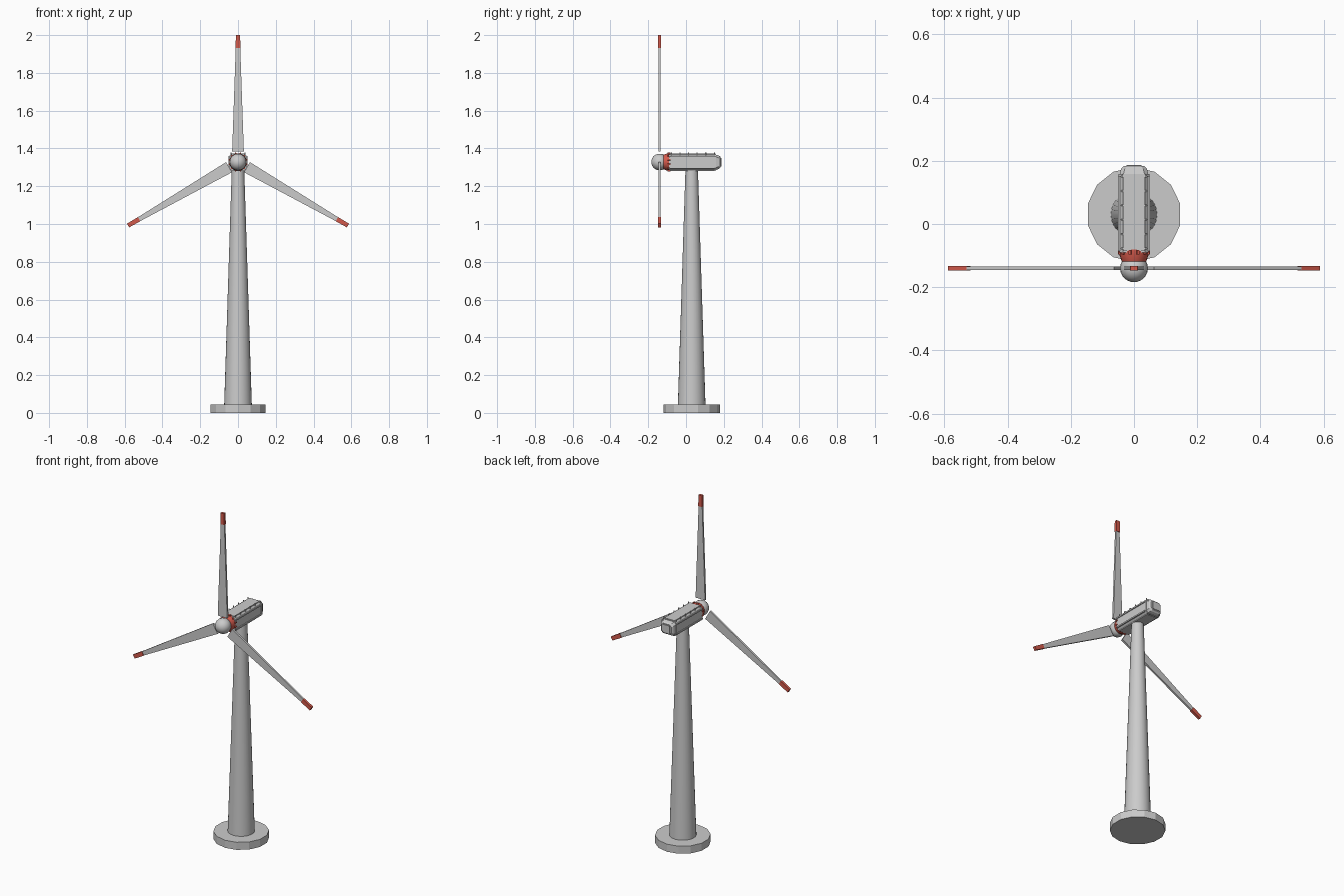
import bpy, bmesh, math
from mathutils import Matrix, Vector

if "Cube" in bpy.data.objects:
    bpy.data.objects.remove(bpy.data.objects["Cube"])

red = bpy.data.materials.new("red")
red.diffuse_color = (0.65, 0.1, 0.07, 1)
red.use_nodes = True
red.node_tree.nodes["Principled BSDF"].inputs["Base Color"].default_value = red.diffuse_color
HUB = Vector((0, -0.14, 1.328))


def finish(name, bm, mat=None, smooth=False):
    bmesh.ops.recalc_face_normals(bm, faces=bm.faces[:])
    me = bpy.data.meshes.new(name)
    bm.to_mesh(me)
    bm.free()
    ob = bpy.data.objects.new(name, me)
    bpy.context.collection.objects.link(ob)
    if mat:
        me.materials.append(mat)
    if smooth:
        bpy.context.view_layer.objects.active = ob
        ob.select_set(True)
        bpy.ops.object.shade_smooth_by_angle(angle=math.radians(35))
        ob.select_set(False)
    return ob


def loft(name, rings, mat=None, matrix=None, smooth=False):
    """Bridge equal-length rings of points and cap both ends."""
    bm = bmesh.new()
    vs = [[bm.verts.new(p) for p in r] for r in rings]
    n = len(rings[0])
    for a, b in zip(vs, vs[1:]):
        for i in range(n):
            bm.faces.new((a[i], a[(i + 1) % n], b[(i + 1) % n], b[i]))
    bm.faces.new(vs[0][::-1])
    bm.faces.new(vs[-1])
    if matrix:
        bm.transform(matrix)
    return finish(name, bm, mat, smooth)


def circle(r, z, n, y=0.03):
    return [(r * math.sin(math.tau * i / n), y + r * math.cos(math.tau * i / n), z) for i in range(n)]


def box(name, lo, hi, mat=None):
    x0, y0, z0 = lo
    x1, y1, z1 = hi
    return loft(name, [[(x0, y0, z), (x1, y0, z), (x1, y1, z), (x0, y1, z)] for z in (z0, z1)], mat)


def section(y, w, z0, z1, c):
    """Chamfered rectangle across the nacelle at depth y."""
    return [(-w + c, y, z0), (w - c, y, z0), (w, y, z0 + c), (w, y, z1 - c),
            (w - c, y, z1), (-w + c, y, z1), (-w, y, z1 - c), (-w, y, z0 + c)]


# foundation and tower
loft("foundation", [circle(0.15, 0, 14), circle(0.15, 0.045, 14)])
loft("tower", [circle(0.073, 0.045, 28), circle(0.033, 1.29, 28)], smooth=True)

# nacelle housing with tapered rear
loft("nacelle", [section(-0.09, 0.046, 1.285, 1.368, 0.012),
                 section(0.155, 0.046, 1.285, 1.368, 0.012),
                 section(0.175, 0.041, 1.292, 1.362, 0.012),
                 section(0.183, 0.033, 1.300, 1.355, 0.012)])
box("rear_vent", (-0.024, 0.18, 1.305), (0.024, 0.187, 1.35))
box("roof_panel", (-0.034, -0.085, 1.366), (0.034, 0.155, 1.373))
box("belly_plate", (-0.034, -0.085, 1.280), (0.034, 0.15, 1.287))
loft("rear_band", [section(y, 0.049, 1.283, 1.371, 0.013) for y in (0.150, 0.158)])

# side rails and roof studs
for s in (-1, 1):
    for z in (1.294, 1.352):
        x0, x1 = sorted((s * 0.044, s * 0.051))
        box("side_rail", (x0, -0.085, z), (x1, 0.15, z + 0.008))
    for i in range(6):
        bm = bmesh.new()
        bmesh.ops.create_cone(bm, cap_ends=True, segments=8, radius1=0.003, radius2=0.003, depth=0.014,
                              matrix=Matrix.Translation((s * 0.038, 0.15 - i * 0.0455, 1.371)))
        finish("roof_stud", bm)

# red collar between nacelle and hub
turn = Matrix.Translation((0, 0, HUB.z)) @ Matrix.Rotation(math.radians(90), 4, 'X')
loft("collar", [circle(r, d, 24, 0) for r, d in ((0.046, 0.08), (0.046, 0.098), (0.038, 0.12))], red, turn, True)
for i in range(12):
    bm = bmesh.new()
    bmesh.ops.create_cube(bm, size=1, matrix=Matrix.Translation((0, -0.09, HUB.z))
                          @ Matrix.Rotation(math.tau * (i + 0.5) / 12, 4, 'Y')
                          @ Matrix.Translation((0, 0, 0.046)) @ Matrix.Diagonal((0.007, 0.014, 0.012, 1)))
    finish("collar_bolt", bm, red)

# hub
bm = bmesh.new()
bmesh.ops.create_uvsphere(bm, u_segments=20, v_segments=12, radius=0.044,
                          matrix=Matrix.Translation(HUB) @ Matrix.Rotation(math.radians(90), 4, 'X'))
finish("hub", bm, smooth=True)


def blade_ring(r, w, t):
    return [(-w, -t, r), (w, -t, r), (w, t, r), (-w, t, r)]


# three blades with red tips
for i in range(3):
    m = Matrix.Translation(HUB) @ Matrix.Rotation(math.tau * i / 3, 4, 'Y')
    loft("blade", [blade_ring(0.055, 0.031, 0.006), blade_ring(0.66, 0.010, 0.005)], None, m)
    loft("blade_tip", [blade_ring(0.605, 0.0125, 0.0075), blade_ring(0.672, 0.0115, 0.0075)], red, m)
